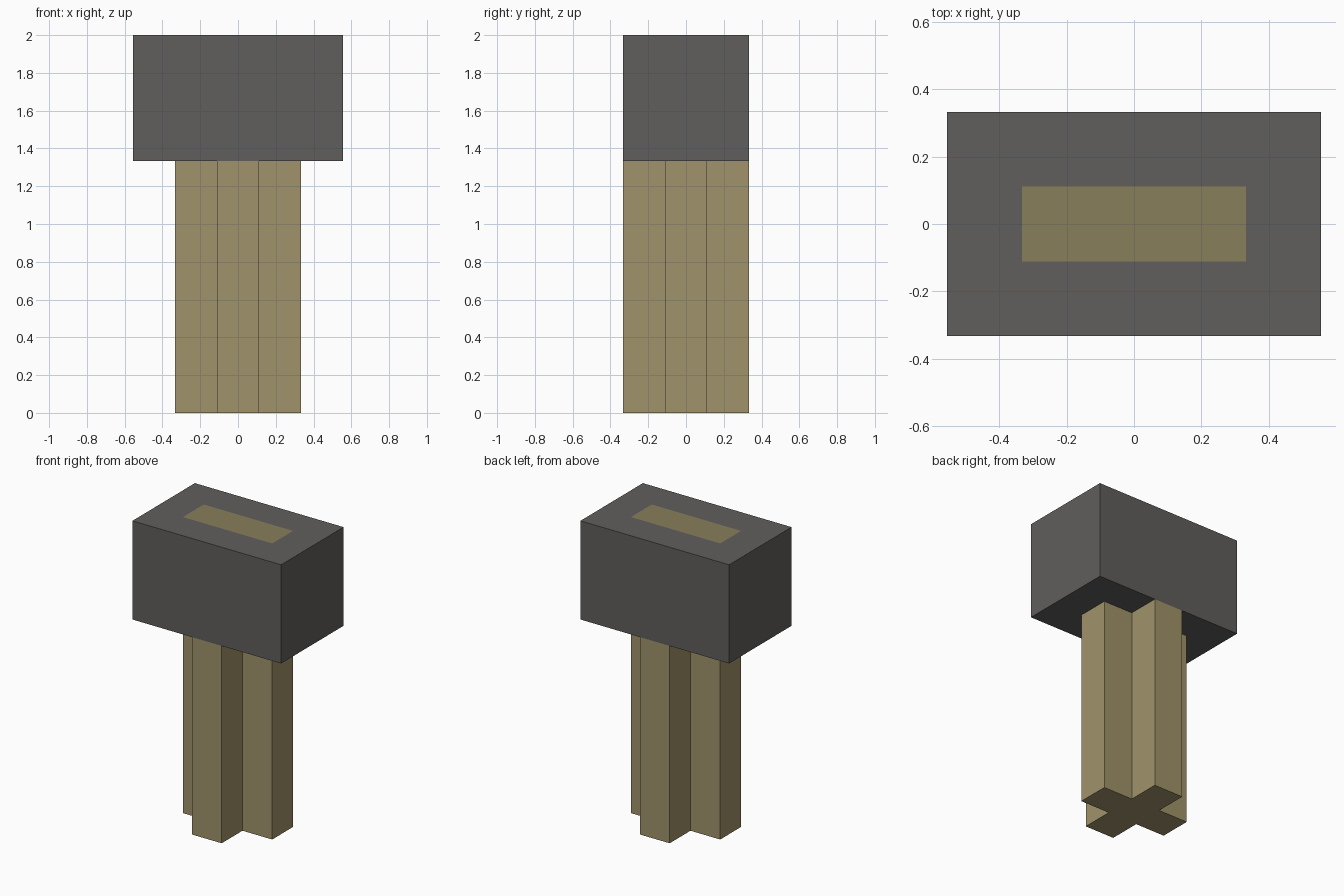
import bpy
import bmesh

if "Cube" in bpy.data.objects:
    bpy.data.objects.remove(bpy.data.objects["Cube"])

U = 2 / 9  # block unit: the hammer is 9 units tall


def material(name, color):
    mat = bpy.data.materials.new(name)
    mat.diffuse_color = (*color, 1)
    mat.use_nodes = True
    mat.node_tree.nodes["Principled BSDF"].inputs["Base Color"].default_value = mat.diffuse_color
    return mat


def add_object(name, bm, *mats):
    mesh = bpy.data.meshes.new(name)
    bm.to_mesh(mesh)
    bm.free()
    for mat in mats:
        mesh.materials.append(mat)
    obj = bpy.data.objects.new(name, mesh)
    bpy.context.collection.objects.link(obj)
    return obj


wood = material("wood", (0.35, 0.29, 0.145))
wood_end = material("wood_end", (0.25, 0.21, 0.105))
iron = material("iron", (0.117, 0.113, 0.108))

# Handle: plus-shaped profile extruded up to the underside of the head
a, b = U / 2, U * 1.5
quarter = [(b, -a), (b, a), (a, a)]
profile = []
for _ in range(4):
    profile += quarter
    quarter = [(-y, x) for x, y in quarter]
bm = bmesh.new()
base = bm.faces.new([bm.verts.new((x, y, 0)) for x, y in profile])
top = bmesh.ops.extrude_face_region(bm, geom=[base], use_keep_orig=True)
bmesh.ops.translate(bm, vec=(0, 0, 6 * U),
                    verts=[g for g in top["geom"] if isinstance(g, bmesh.types.BMVert)])
bmesh.ops.recalc_face_normals(bm, faces=bm.faces)
add_object("handle", bm, wood)

# Head: block with the handle's end showing flush in the top
bm = bmesh.new()
bmesh.ops.create_cube(bm, size=1)
bmesh.ops.scale(bm, vec=(5 * U, 3 * U, 3 * U), verts=bm.verts)
bmesh.ops.translate(bm, vec=(0, 0, 7.5 * U), verts=bm.verts)
bm.normal_update()
cap = max(bm.faces, key=lambda f: f.calc_center_median().z)
bmesh.ops.inset_region(bm, faces=[cap], thickness=U, use_even_offset=True)
cap.material_index = 1
add_object("head", bm, iron, wood_end)
